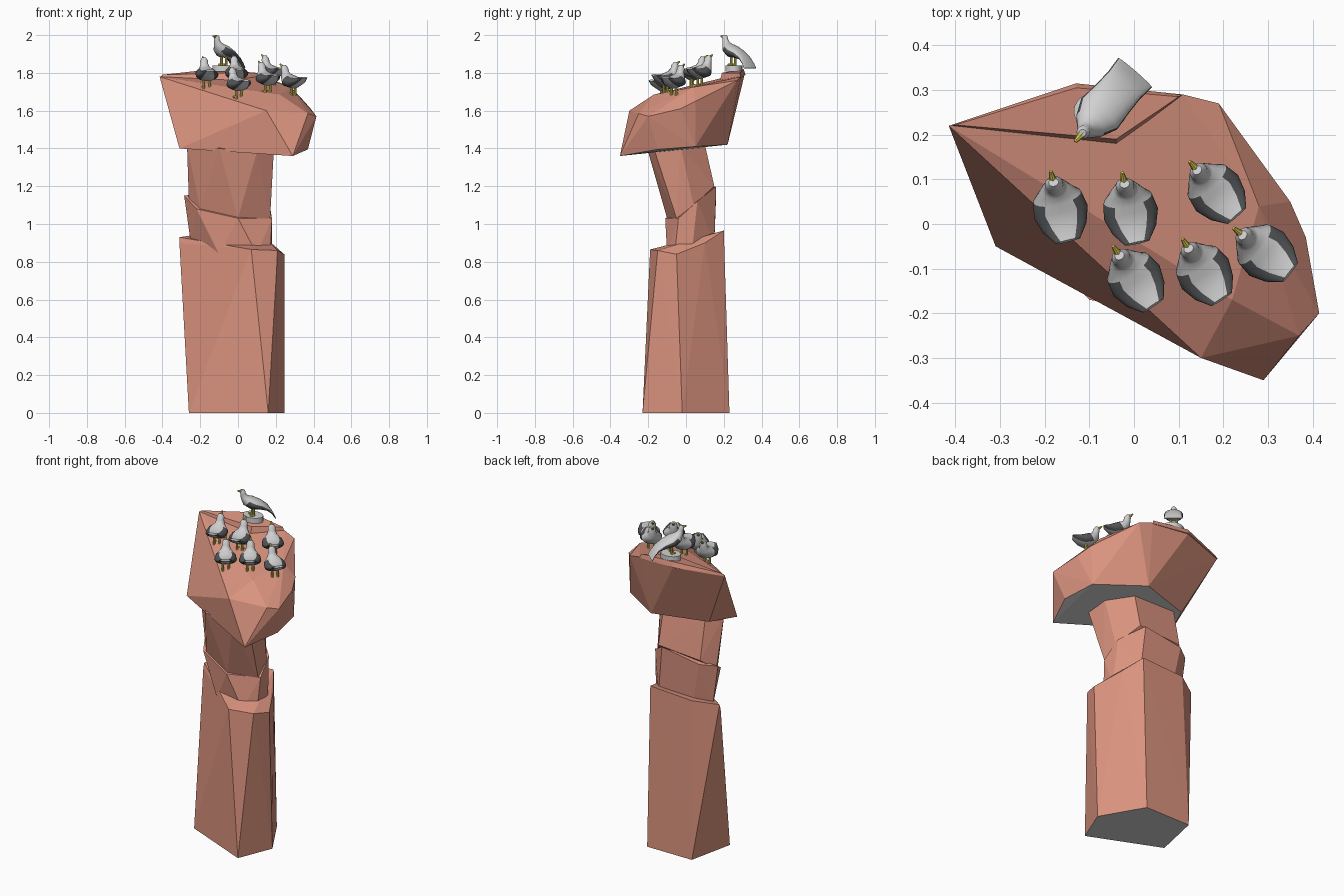
import bpy, bmesh, math
from mathutils import Vector, Matrix
from mathutils.bvhtree import BVHTree

if "Cube" in bpy.data.objects:
    bpy.data.objects.remove(bpy.data.objects["Cube"])


def material(name, r, g, b):
    m = bpy.data.materials.new(name)
    m.diffuse_color = (r, g, b, 1)
    m.use_nodes = True
    m.node_tree.nodes["Principled BSDF"].inputs["Base Color"].default_value = m.diffuse_color
    return m


ROCK = material("red_rock", .70, .29, .21)
GREY = material("pale_grey", .64, .64, .64)
LIGHT = material("light_feathers", .64, .64, .64)
DARK = material("dark_feathers", .085, .088, .092)
YELLOW = material("yellow", .72, .62, .08)


def finish(bm, name, mats):
    bmesh.ops.recalc_face_normals(bm, faces=bm.faces)
    me = bpy.data.meshes.new(name)
    bm.to_mesh(me)
    ob = bpy.data.objects.new(name, me)
    bpy.context.collection.objects.link(ob)
    for m in mats:
        me.materials.append(m)
    return ob


def rock(name, pts, grey_underside=False):
    """Faceted boulder: the convex hull of a few corner points."""
    bm = bmesh.new()
    for p in pts:
        bm.verts.new(p)
    bmesh.ops.convex_hull(bm, input=bm.verts)
    bmesh.ops.delete(bm, geom=[v for v in bm.verts if not v.link_faces], context='VERTS')
    bmesh.ops.recalc_face_normals(bm, faces=bm.faces)
    for f in bm.faces:
        f.normal_update()
        f.material_index = int(grey_underside and f.normal.z < -.9)
    tree = BVHTree.FromBMesh(bm)
    finish(bm, name, [ROCK, GREY])
    return tree


# Rock column, from the ground up
rock("pillar_base", [
    (.16, -.23, 0), (.245, -.02, 0), (.1, .23, 0), (-.2, .23, 0), (-.26, -.05, 0),
    (.07, -.19, .865), (.21, -.15, .86), (.245, -.05, .84), (.17, .1, .9),
    (.1, .2, .965), (-.18, .2, .95), (-.31, .12, .93), (-.31, .11, .9)], True)
rock("pillar_neck_lower", [
    (-.25, .1, .9), (-.15, .15, .9), (.08, .15, .9), (.18, .03, .84), (.17, -.06, .84),
    (.1, -.1, .84), (-.1, -.06, .84), (-.285, .1, 1.15), (-.2, .16, 1.16),
    (.05, .16, 1.2), (.165, .06, 1.12), (.18, -.04, 1.03), (0, -.11, 1.03), (-.22, -.02, 1.08)])
rock("pillar_neck_upper", [
    (-.26, .08, 1.12), (-.2, .15, 1.18), (.08, .15, 1.2), (.165, .04, 1.1),
    (.17, -.05, 1.03), (0, -.1, 1.03), (-.2, -.02, 1.08), (-.27, .02, 1.42),
    (-.2, .1, 1.42), (.08, .1, 1.42), (.19, -.03, 1.42), (.19, -.17, 1.40),
    (.1, -.2, 1.38), (-.1, -.17, 1.40)])
cap = rock("rock_cap", [
    # underside corners
    (-.31, -.05, 1.4), (.29, -.35, 1.36), (.37, -.15, 1.395), (.34, .05, 1.41),
    (.08, .22, 1.42), (-.24, .12, 1.415),
    # widest corners
    (-.415, .22, 1.78), (.15, -.3, 1.6), (.37, -.25, 1.585), (.415, -.2, 1.57),
    (.385, -.03, 1.61), (.35, .05, 1.65),
    # top corners
    (.19, .27, 1.76), (.11, .29, 1.78), (-.13, .31, 1.79), (.28, .04, 1.725), (.22, -.17, 1.685)], True)
slab = rock("top_slab", [
    (-.415, .22, 1.775), (.11, .29, 1.775), (-.13, .315, 1.79), (-.04, .175, 1.74),
    (-.40, .222, 1.79), (-.13, .305, 1.82), (.1, .285, 1.80), (-.04, .19, 1.80)])

# Pedestal under the leading bird
bm = bmesh.new()
bmesh.ops.create_cone(bm, cap_ends=True, segments=24, radius1=1, radius2=1, depth=.032,
                      matrix=Matrix.Translation((-.075, .253, 1.824)) @ Matrix.Diagonal((.06, .045, 1, 1)))
finish(bm, "pedestal", [GREY])
bpy.context.view_layer.objects.active = bpy.data.objects["pedestal"]
bpy.data.objects["pedestal"].select_set(True)
bpy.ops.object.shade_smooth_by_angle()

# Body paths, tail to head: (forward, up, half width, half thickness)
GULL = [(-.072, .09, .028, .005), (-.042, .074, .05, .018), (-.005, .066, .062, .033),
        (.03, .076, .055, .036), (.05, .1, .029, .026), (.055, .122, .021, .019),
        (.059, .14, .021, .018), (.063, .156, .011, .009)]
LEADER = [(-.118, -.015, .05, .004), (-.104, .01, .049, .006), (-.08, .038, .047, .013),
          (-.04, .06, .049, .025), (.005, .075, .053, .034), (.035, .092, .038, .03),
          (.05, .115, .021, .02), (.056, .135, .015, .015), (.059, .15, .015, .015),
          (.061, .16, .008, .008)]
SIDES = 20


def bird(name, path, loc, angle, dark_rows, dark_top, beak_dir):
    bm = bmesh.new()
    rings = []
    for i, (y, z, hw, hh) in enumerate(path):
        a, b = path[max(i - 1, 0)], path[min(i + 1, len(path) - 1)]
        t = Vector((0, b[0] - a[0], b[1] - a[1])).normalized()
        n = Vector((0, -t.z, t.y))
        ring = []
        for k in range(SIDES):
            w = 2 * math.pi * k / SIDES
            ring.append(bm.verts.new(Vector((hw * math.cos(w), y, z)) + n * hh * math.sin(w)))
        rings.append(ring)
    # feathers: dark wing band along both sides
    for i in range(len(rings) - 1):
        for k in range(SIDES):
            k2 = (k + 1) % SIDES
            f = bm.faces.new((rings[i][k], rings[i][k2], rings[i + 1][k2], rings[i + 1][k]))
            s = math.sin(2 * math.pi * (k + .5) / SIDES)
            f.material_index = int(i < dark_rows and -.75 < s < dark_top)
            f.smooth = True
    bm.faces.new(rings[0])
    bm.faces.new(rings[-1])

    def yellow_cone(p, q, r1, r2):
        p, q = Vector(p), Vector(q)
        m = Matrix.Translation((p + q) / 2) @ (q - p).to_track_quat('Z', 'Y').to_matrix().to_4x4()
        new = bmesh.ops.create_cone(bm, cap_ends=True, segments=8, radius1=r1, radius2=r2,
                                    depth=(q - p).length, matrix=m)
        for f in {f for v in new['verts'] for f in v.link_faces}:
            f.material_index = 2

    # beak, legs and feet
    y, z = path[-2][:2]
    yellow_cone((0, y, z), (0, y + beak_dir[0], z + beak_dir[1]), .011, .004)
    for sx in (-.016, .016):
        yellow_cone((sx, 0, -.008), (sx, 0, .05), .007, .007)
        yellow_cone((sx, -.004, .003), (sx, .02, .003), .005, .007)
    ob = finish(bm, name, [LIGHT, DARK, YELLOW])
    ob.location = loc
    ob.rotation_euler.z = math.radians(angle)


# Six listening birds stand on the sloping cap
for i, (x, y, a) in enumerate([(-.165, .032, 14), (-.008, .028, 12), (.183, .073, 41),
                               (.003, -.123, 34), (.157, -.108, 33), (.293, -.064, 52)]):
    hit = cap.ray_cast(Vector((x, y, 3)), Vector((0, 0, -1)))[0]
    bird(f"listening_bird_{i + 1}", GULL, hit, a, 3, .75, (.03, .022))

# Leading bird on its pedestal faces them
bird("leading_bird", LEADER, (-.075, .25, 1.84), 139, 5, .4, (.028, .004))
